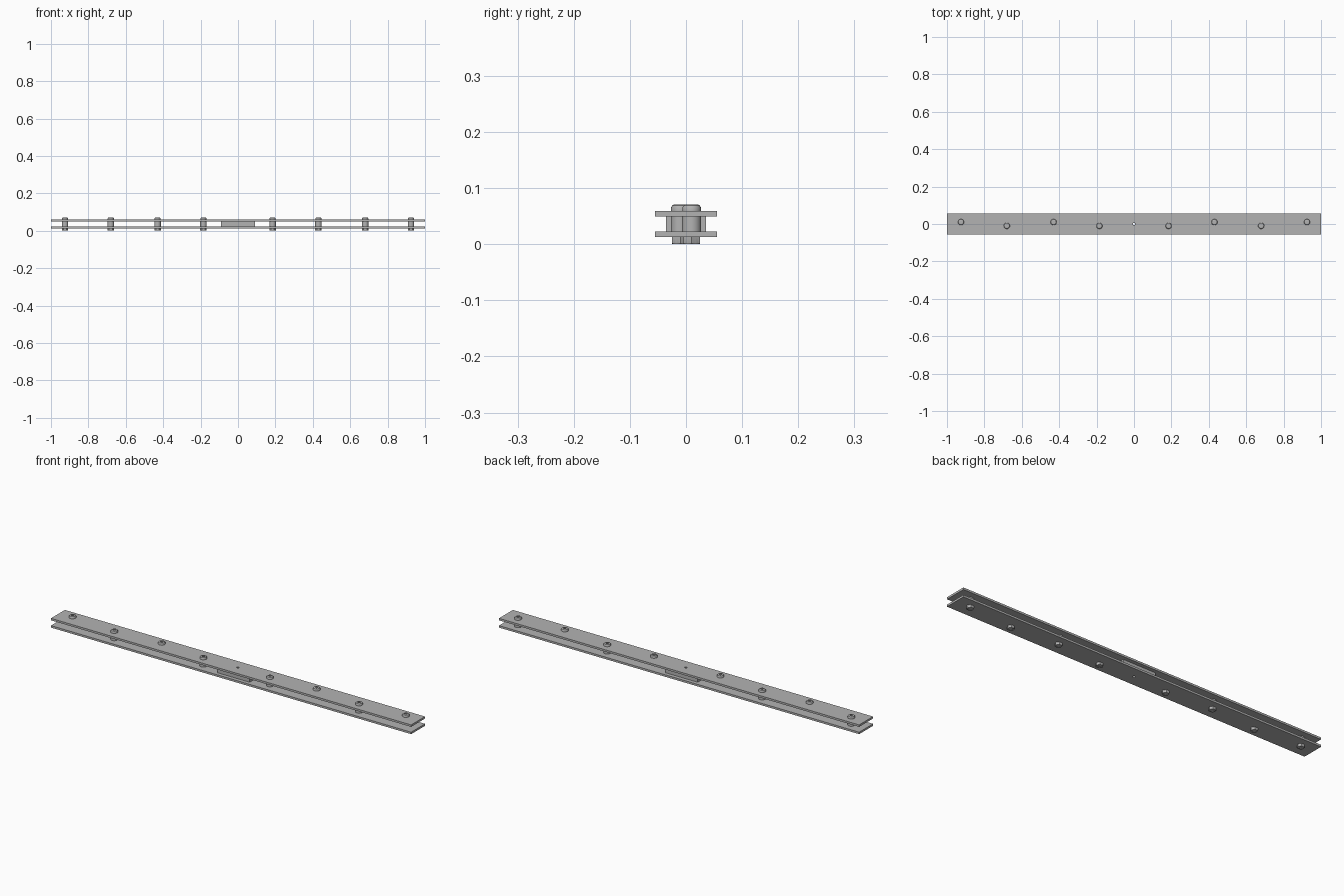
import bpy, bmesh, math

cube = bpy.data.objects.get("Cube")
if cube:
    bpy.data.objects.remove(cube, do_unlink=True)

steel = bpy.data.materials.new("grey_steel")
steel.use_nodes = True
steel.diffuse_color = (0.45, 0.45, 0.45, 1)
steel.node_tree.nodes["Principled BSDF"].inputs["Base Color"].default_value = steel.diffuse_color

SIDES = 24
HOLE = 0.006


def add_object(name, bm, smooth=False):
    bmesh.ops.recalc_face_normals(bm, faces=bm.faces)
    mesh = bpy.data.meshes.new(name)
    bm.to_mesh(mesh)
    bm.free()
    mesh.materials.append(steel)
    obj = bpy.data.objects.new(name, mesh)
    bpy.context.collection.objects.link(obj)
    bpy.ops.object.select_all(action='DESELECT')
    bpy.context.view_layer.objects.active = obj
    obj.select_set(True)
    if smooth:
        bpy.ops.object.shade_smooth_by_angle(angle=math.radians(30))
    return obj


def turned(name, profile, x, y):
    """Stack rings of (z, radius, is_hex) and cap both ends."""
    bm = bmesh.new()
    rings = []
    for z, radius, is_hex in profile:
        ring = []
        for i in range(SIDES):
            a = math.tau * i / SIDES
            r = radius
            if is_hex:  # radius is the corner radius
                r *= math.cos(math.pi / 6) / math.cos(a % (math.pi / 3) - math.pi / 6)
            ring.append(bm.verts.new((x + r * math.cos(a), y + r * math.sin(a), z)))
        rings.append(ring)
    for low, high in zip(rings, rings[1:]):
        for i in range(SIDES):
            j = (i + 1) % SIDES
            bm.faces.new((low[i], low[j], high[j], high[i]))
    bm.faces.new(rings[0][::-1])
    bm.faces.new(rings[-1])
    return add_object(name, bm, True)


def drilled_bar(name, length, width, z0, z1):
    """Flat bar with a pilot hole through its centre."""
    bm = bmesh.new()
    bmesh.ops.create_cube(bm, size=1)
    for v in bm.verts:
        v.co.x *= length
        v.co.y *= width
        v.co.z = z1 if v.co.z > 0 else z0
    bar = add_object(name, bm)
    drill = turned("drill", [(-0.1, HOLE, False), (0.2, HOLE, False)], 0, 0)
    drill.hide_render = True
    bpy.context.view_layer.objects.active = bar
    cut = bar.modifiers.new("pilot_hole", 'BOOLEAN')
    cut.object = drill
    cut.operation = 'DIFFERENCE'
    cut.solver = 'EXACT'
    bpy.ops.object.modifier_apply(modifier=cut.name)
    bpy.data.objects.remove(drill, do_unlink=True)


# Two long plates held apart by a centre block
drilled_bar("lower_plate", 2, 0.11, 0.0125, 0.0225)
drilled_bar("upper_plate", 2, 0.11, 0.049, 0.059)
drilled_bar("centre_block", 0.18, 0.072, 0.0225, 0.049)

# Part profiles: height, radius, hexagonal or round
spacer = [(0.0225, 0.017, False), (0.049, 0.017, False)]
head = [(0.059, 0.0165, False), (0.0655, 0.0165, False), (0.069, 0.0145, False),
        (0.071, 0.011, False), (0.071, 0.0075, True), (0.065, 0.0075, True)]
nut = [(0.0125, 0.017, True), (0.002, 0.017, True), (0, 0.0145, False),
       (0, 0.009, False), (0.002, 0.009, False)]
shank = [(0.0005, 0.008, False), (0.06, 0.008, False)]

# Staggered fasteners, mirrored about the centre
for n, x in enumerate((0.185, 0.43, 0.68, 0.925)):
    y = 0.01 if n % 2 else -0.01
    for side, sign in (("left", 1), ("right", -1)):
        for part, profile in (("spacer", spacer), ("bolt_head", head),
                              ("nut", nut), ("bolt_shank", shank)):
            turned(f"{side}_{part}_{n + 1}", profile, sign * x, y)
